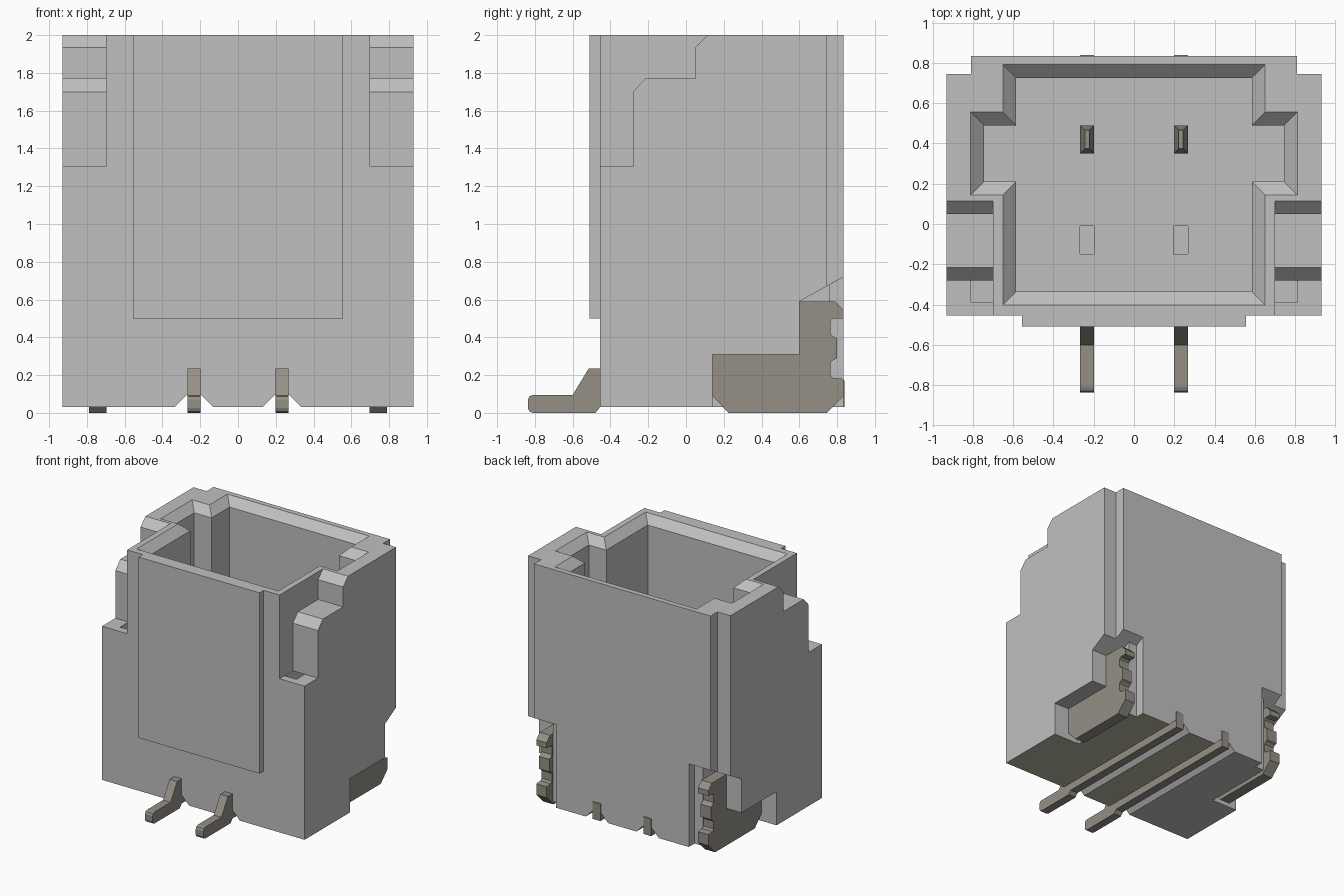
import bpy
import bmesh

old = bpy.data.objects.get("Cube")
if old:
    bpy.data.objects.remove(old, do_unlink=True)


def material(name, rgb):
    m = bpy.data.materials.new(name)
    m.use_nodes = True
    m.diffuse_color = (*rgb, 1)
    m.node_tree.nodes["Principled BSDF"].inputs["Base Color"].default_value = (*rgb, 1)
    return m


GREY = material("light_grey_plastic", (0.53, 0.53, 0.53))
TAN = material("tan_metal", (0.30, 0.28, 0.24))
OLIVE = material("pale_olive", (0.48, 0.48, 0.37))


def loft(name, rings, mat):
    """Closed solid through rings of 3D points."""
    bm = bmesh.new()
    loops = [[bm.verts.new(p) for p in ring] for ring in rings]
    n = len(loops[0])
    for a, b in zip(loops, loops[1:]):
        for i in range(n):
            j = (i + 1) % n
            bm.faces.new((a[i], a[j], b[j], b[i]))
    bm.faces.new(loops[0])
    bm.faces.new(loops[-1])
    bmesh.ops.recalc_face_normals(bm, faces=bm.faces)
    mesh = bpy.data.meshes.new(name)
    bm.to_mesh(mesh)
    bm.free()
    mesh.materials.append(mat)
    ob = bpy.data.objects.new(name, mesh)
    bpy.context.scene.collection.objects.link(ob)
    return ob


def prism(name, pts, axis, lo, hi, mat=GREY):
    """Extrude a 2D profile along one axis."""
    place = {"x": lambda u, v, t: (t, u, v),
             "y": lambda u, v, t: (u, t, v),
             "z": lambda u, v, t: (u, v, t)}[axis]
    return loft(name, [[place(u, v, t) for u, v in pts] for t in (lo, hi)], mat)


def box(name, x0, x1, y0, y1, z0, z1, mat=GREY):
    return prism(name, [(x0, y0), (x1, y0), (x1, y1), (x0, y1)], "z", z0, z1, mat)


def cut(body, cutter):
    mod = body.modifiers.new("cut", "BOOLEAN")
    mod.operation = "DIFFERENCE"
    mod.solver = "EXACT"
    mod.object = cutter
    bpy.context.view_layer.update()
    result = bpy.data.meshes.new_from_object(
        body.evaluated_get(bpy.context.evaluated_depsgraph_get()))
    body.modifiers.clear()
    body.data = result
    bpy.data.objects.remove(cutter, do_unlink=True)


def mirrored(half):
    """Complete a plan outline whose right half runs front to back."""
    return half + [(-x, y) for x, y in reversed(half)]


# Housing with notched back corners
FLOOR = 0.5
housing = prism("housing", mirrored([(0.93, -0.455), (0.93, 0.745), (0.81, 0.745),
                                     (0.81, 0.835)]), "z", 0.03, 2)


# Mating cavity with side pockets and a bevelled rim
def cavity_ring(d, z):
    plan = mirrored([(0.585 + d, -0.335 - d), (0.585 + d, 0.21 - d), (0.745 + d, 0.21 - d),
                     (0.745 + d, 0.49 + d), (0.585 + d, 0.49 + d), (0.585 + d, 0.725 + d)])
    return [(x, y, z) for x, y in plan]


cut(housing, loft("cavity", [cavity_ring(0, FLOOR), cavity_ring(0, 1.935),
                             cavity_ring(0.066, 2), cavity_ring(0.066, 2.1)], GREY))

STEPS = [(-0.6, 1.305), (-0.28, 1.305), (-0.28, 1.70), (-0.215, 1.77), (0.05, 1.77),
         (0.05, 1.935), (0.115, 2), (0.165, 2.05), (-0.6, 2.05)]
RECESS = [(0.14, -0.1), (0.14, 0.31), (0.60, 0.31), (0.60, 0.59), (0.835, 0.72),
          (0.9, 0.756), (0.9, -0.1)]
RECESS_BACK = [(0.76, -0.1), (0.76, 0.678), (0.835, 0.72), (0.9, 0.756), (0.9, -0.1)]
for s in (-1, 1):
    # Stepped shoulders, shoulder pockets and bracket recesses
    cut(housing, prism("shoulder_cut", STEPS, "x", s * 0.70, s * 1.1))
    cut(housing, box("pocket_cut", s * 0.701, s * 0.81, -0.39, -0.09, 1.0, 1.304))
    cut(housing, box("pocket_mouth", s * 0.701, s * 0.81, -0.39, -0.281, 1.2, 1.4))
    cut(housing, prism("recess_cut", RECESS, "x", s * 0.69, s * 1.1))
    cut(housing, prism("recess_back_cut", RECESS_BACK, "x", s * 0.61, s * 0.75))
    # Grooves under the contacts and slots in the cavity floor
    c = s * 0.233
    cut(housing, prism("groove_cut", [(c - 0.153, -0.02), (c - 0.038, 0.095),
                                      (c + 0.038, 0.095), (c + 0.153, -0.02)], "y", -0.6, 1))
    cut(housing, box("slot_cut", c - 0.036, c + 0.036, -0.15, -0.01, FLOOR - 0.1, FLOOR + 0.1))

# Olive underside on the middle and left sections
housing.data.materials.clear()
housing.data.materials.append(GREY)
housing.data.materials.append(OLIVE)
for f in housing.data.polygons:
    under = f.normal.z < -0.99 and f.center.z < 0.05
    f.material_index = 1 if under and f.center.x > -0.2 else 0

# Raised front panel
box("front_panel", -0.555, 0.555, -0.51, -0.45, 0.5, 2)

CONTACT = [(-0.81, 0), (-0.48, 0), (-0.455, 0.03), (0.84, 0.03), (0.84, 0.17), (0.82, 0.19),
           (-0.45, 0.19), (-0.45, 0.235), (-0.515, 0.235), (-0.60, 0.095), (-0.81, 0.095),
           (-0.829, 0.088), (-0.837, 0.07), (-0.837, 0.025), (-0.829, 0.007)]
BRACKET = [(0.14, 0.31), (0.60, 0.31), (0.60, 0.59), (0.79, 0.59), (0.835, 0.545),
           (0.835, 0.50), (0.78, 0.50), (0.765, 0.485), (0.765, 0.42), (0.78, 0.405),
           (0.80, 0.395), (0.80, 0.29), (0.78, 0.28), (0.765, 0.265), (0.765, 0.20),
           (0.78, 0.185), (0.835, 0.18), (0.835, 0.09), (0.745, 0), (0.225, 0), (0.14, 0.09)]
for s, side in ((-1, "right"), (1, "left")):
    c = s * 0.233
    # Solder contact with its foot, and the upright pin
    prism(side + "_contact", CONTACT, "x", c - 0.035, c + 0.035, TAN)
    rings = [[(c - w, 0.42 - d, z), (c + w, 0.42 - d, z), (c + w, 0.42 + d, z),
              (c - w, 0.42 + d, z)]
             for w, d, z in ((0.035, 0.07, 0.1), (0.035, 0.07, 1.25), (0.011, 0.046, 1.37))]
    loft(side + "_pin", rings, TAN)
    # Toothed mounting bracket
    prism(side + "_bracket", BRACKET, "x", s * 0.695, s * 0.79, TAN)
